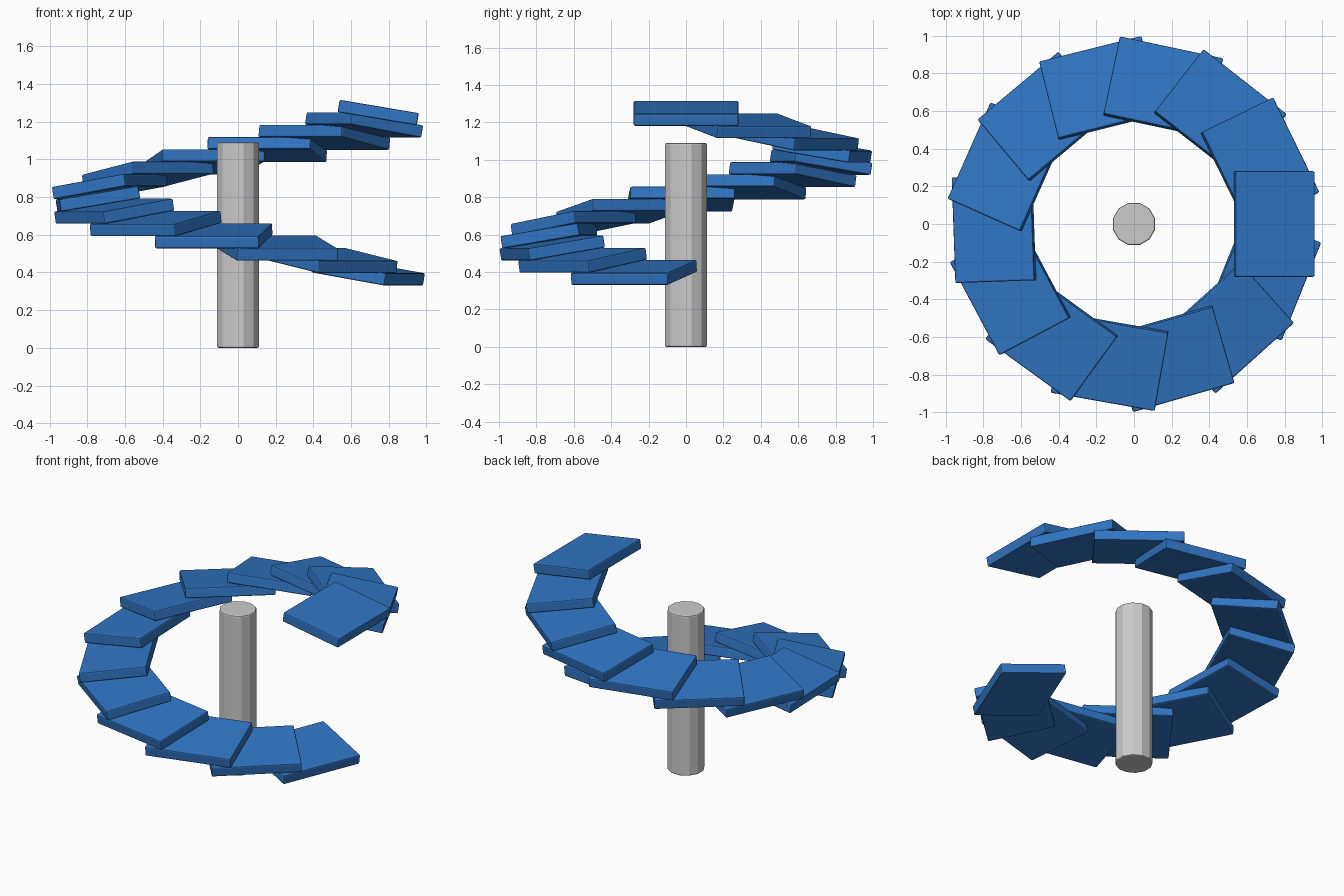
import bpy
from math import radians, cos
from mathutils import Matrix

if "Cube" in bpy.data.objects:
    bpy.data.objects.remove(bpy.data.objects["Cube"])

STEPS = 14
TURN = radians(26)
TILT = radians(9.5)
TOP_Z, BOTTOM_Z = 1.248, 0.398

blue = bpy.data.materials.new("blue")
blue.diffuse_color = (0.03, 0.18, 0.55, 1)
blue.use_nodes = True
blue.node_tree.nodes["Principled BSDF"].inputs["Base Color"].default_value = blue.diffuse_color


def soften(obj, width):
    mod = obj.modifiers.new("edge_bevel", 'BEVEL')
    mod.width = width
    mod.segments = 2
    mod.limit_method = 'ANGLE'
    mod.angle_limit = radians(40)


# Central twelve-sided column, flats on the axes
HEIGHT = 1.09
bpy.ops.mesh.primitive_cylinder_add(vertices=12, radius=0.112 / cos(radians(15)),
                                    depth=HEIGHT, location=(0, 0, HEIGHT / 2),
                                    rotation=(0, 0, radians(15)))
column = bpy.context.object
column.name = "column"
soften(column, 0.008)

# Spiral of treads, each sloping down towards its outer edge
for i in range(STEPS):
    z = TOP_Z + (BOTTOM_Z - TOP_Z) * i / (STEPS - 1)
    bpy.ops.mesh.primitive_cube_add(size=1)
    tread = bpy.context.object
    tread.name = f"tread_{i + 1:02d}"
    tread.data.transform(Matrix.Diagonal((0.426, 0.56, 0.066, 1)))
    tread.matrix_world = (Matrix.Rotation(i * TURN, 4, 'Z')
                          @ Matrix.Translation((0.744, 0, z))
                          @ Matrix.Rotation(TILT, 4, 'Y'))
    tread.data.materials.append(blue)
    soften(tread, 0.008)
